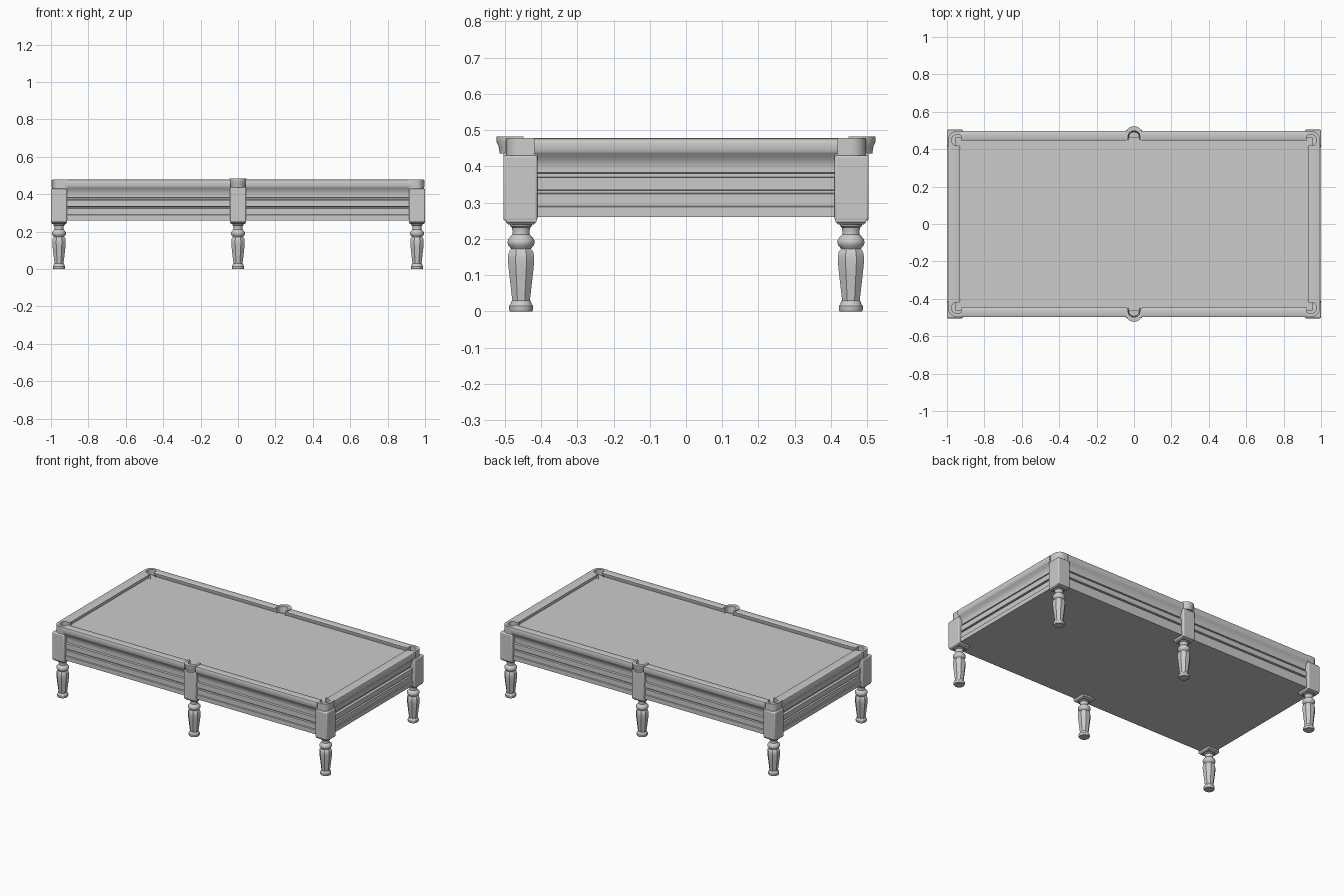
import bpy, bmesh, math

if "Cube" in bpy.data.objects:
    bpy.data.objects.remove(bpy.data.objects["Cube"])

grey = bpy.data.materials.new("plain grey")
grey.diffuse_color = (0.6, 0.6, 0.6, 1)
grey.use_nodes = True
grey.node_tree.nodes["Principled BSDF"].inputs["Base Color"].default_value = grey.diffuse_color


def finish(bm, name, angle=35):
    bmesh.ops.recalc_face_normals(bm, faces=bm.faces)
    me = bpy.data.meshes.new(name)
    bm.to_mesh(me)
    bm.free()
    me.materials.append(grey)
    for p in me.polygons:
        p.use_smooth = True
    me.set_sharp_from_angle(angle=math.radians(angle))
    ob = bpy.data.objects.new(name, me)
    bpy.context.collection.objects.link(ob)
    return ob


def loft(bm, loops):
    """Skin closed loops of points and cap both ends."""
    rings = [[bm.verts.new(p) for p in loop] for loop in loops]
    n = len(rings[0])
    for a, b in zip(rings, rings[1:]):
        for i in range(n):
            j = (i + 1) % n
            bm.faces.new((a[i], a[j], b[j], b[i]))
    bm.faces.new(rings[0])
    bm.faces.new(rings[-1])


def lathe(bm, profile, cx, cy, n):
    loops = []
    for r, z in profile:
        loops.append([(cx + r * math.cos(2 * math.pi * (i + .5) / n),
                       cy + r * math.sin(2 * math.pi * (i + .5) / n), z) for i in range(n)])
    loft(bm, loops)


def box(bm, x0, x1, y0, y1, z0, z1):
    loft(bm, [[(x0, y0, z), (x1, y0, z), (x1, y1, z), (x0, y1, z)] for z in (z0, z1)])


def arc(cx, cy, r, a0, a1, n=10):
    return [(cx + r * math.cos(math.radians(a0 + (a1 - a0) * i / n)),
             cy + r * math.sin(math.radians(a0 + (a1 - a0) * i / n))) for i in range(n + 1)]


# Slate bed and flat underside
bm = bmesh.new()
box(bm, -.955, .955, -.462, .462, .26, .45)
finish(bm, "bed")

# Moulded apron and cushion rail: (distance from outer edge, height)
section = [(-.06, .26), (-.010, .26), (-.010, .288), (-.014, .291), (-.014, .324),
           (-.024, .326), (-.024, .333), (-.013, .335), (-.013, .369), (-.026, .371),
           (-.026, .381), (-.020, .383), (-.020, .395), (-.019, .405), (-.015, .417),
           (-.009, .428), (-.003, .436), (0, .442), (0, .472), (-.002, .476),
           (-.006, .478), (-.046, .478), (-.052, .475), (-.052, .466), (-.044, .449)]

for s, side in ((-1, "front"), (1, "back")):
    bm = bmesh.new()
    for m in (-1, 1):
        loft(bm, [[(x * m, s * (.498 + d), z) for d, z in section] for x in (.04, .925)])
    finish(bm, side + "_rail_and_apron")

for s, side in ((-1, "left"), (1, "right")):
    bm = bmesh.new()
    loft(bm, [[(s * (.998 + d * 1.25), y, z) for d, z in section] for y in (-.42, .42)])
    finish(bm, side + "_rail_and_apron")

# Turned leg: round foot, eight-sided vase body, round ring and neck
foot = [(.031, 0), (.033, .004), (.033, .015), (.029, .02), (.028, .026), (.025, .03)]
vase = [(.026, .028), (.030, .06), (.035, .10), (.039, .135), (.039, .15), (.036, .165), (.028, .174)]
neck = [(.026, .170), (.031, .177), (.036, .183), (.038, .191), (.036, .199), (.030, .206),
        (.024, .212), (.023, .220), (.026, .232), (.031, .236), (.031, .243)]

# Corner collar outline: rounded outside, round pocket bite inside
corner = ([(.915, .443), (.915, .496)] + arc(.952, .456, .04, 90, 0)
          + [(.992, .41), (.925, .41)] + arc(.945, .448, .031, -75, 165, 16))

# Side collar outline: rounded nose outside, round pocket bite inside
nose = ([(.045, .448), (.045, .485)] + arc(0, .478, .045, 10, 170, 14)
        + [(-.045, .485), (-.045, .448), (-.033, .448)] + arc(0, .466, .032, 180, 0, 14) + [(.033, .448)])

for sy, yn in ((-1, "front"), (1, "back")):
    for sx, xn in ((-1, "left"), (0, "middle"), (1, "right")):
        cx, cy = sx * .957, sy * .455
        name = yn + "_" + xn

        bm = bmesh.new()
        lathe(bm, foot, cx, cy, 24)
        lathe(bm, vase, cx, cy, 8)
        lathe(bm, neck, cx, cy, 24)
        finish(bm, name + "_leg", 30)

        # Square plate on top of the leg
        bm = bmesh.new()
        loft(bm, [[(cx + a * r, cy + b * r, z) for a, b in ((-1, -1), (1, -1), (1, 1), (-1, 1))]
                  for r, z in ((.036, .240), (.042, .246), (.042, .256))])
        finish(bm, name + "_leg_plate")

        # Post block
        bm = bmesh.new()
        half = .043
        top = .438 if sx == 0 else .43
        y0, y1 = sorted((sy * .41, sy * .504))
        box(bm, cx - half, cx + half, y0, y1, .25, top)
        post = finish(bm, name + "_post")
        bev = post.modifiers.new("soft edges", "BEVEL")
        bev.width = .006
        bev.segments = 3

        # Pocket collar
        bm = bmesh.new()
        if sx:
            loft(bm, [[(sx * x, sy * y, z) for x, y in corner] for z in (.428, .478)])
        else:
            loft(bm, [[(x * k, sy * (.448 + (y - .448) * k), z) for x, y in nose]
                      for k, z in ((.88, .436), (.92, .455), (1, .468), (1, .483))])
        finish(bm, name + "_pocket_collar")
